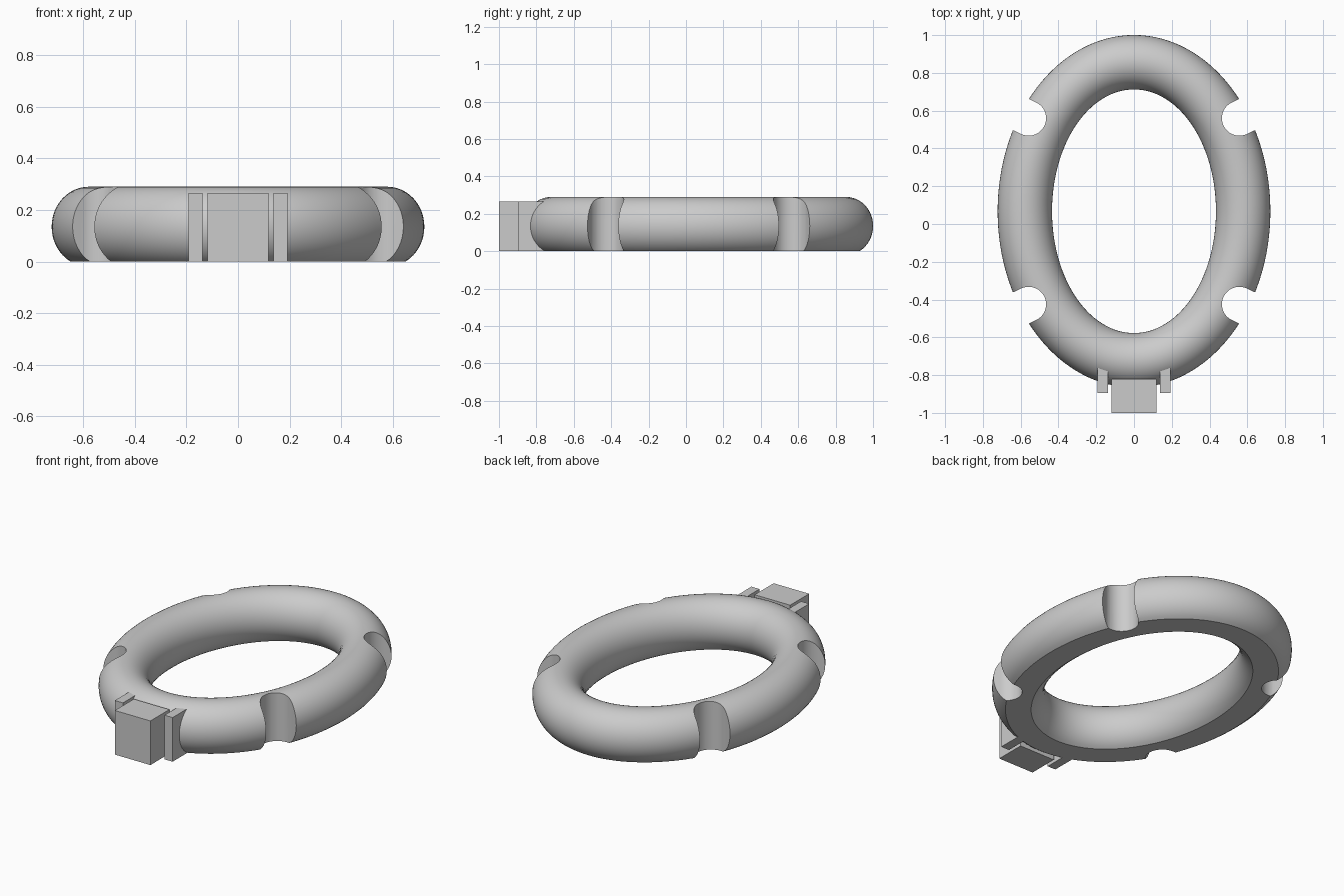
import bpy
import bmesh
from math import sin, cos, pi, asin, atan2

default = bpy.data.objects.get("Cube")
if default:
    bpy.data.objects.remove(default, do_unlink=True)

grey = bpy.data.materials.new("plain grey")
grey.use_nodes = True
colour = (0.6, 0.6, 0.6, 1)
grey.diffuse_color = colour
grey.node_tree.nodes["Principled BSDF"].inputs["Base Color"].default_value = colour

CENTRE_Y = 0.0675


def make_object(name, bm):
    bmesh.ops.recalc_face_normals(bm, faces=bm.faces)
    mesh = bpy.data.meshes.new(name)
    bm.to_mesh(mesh)
    bm.free()
    mesh.materials.append(grey)
    obj = bpy.data.objects.new(name, mesh)
    bpy.context.collection.objects.link(obj)
    return obj


def box(name, low, high):
    bm = bmesh.new()
    bmesh.ops.create_cube(bm, size=1)
    for v in bm.verts:
        v.co = [(a + b) / 2 + c * (b - a) for a, b, c in zip(low, high, v.co)]
    return make_object(name, bm)


def oval_ring(name):
    # Rounded section cut flat at the ground, swept round an oval
    around, steps = 128, 40
    half_w, half_h, mid_z = 0.144, 0.155, 0.135
    start = -asin(mid_z / half_h)
    sweep = pi - 2 * start
    bm = bmesh.new()
    loops = []
    for i in range(around):
        t = 2 * pi * i / around
        loop = []
        for j in range(steps + 1):
            p = start + sweep * j / steps
            w = half_w * cos(p)
            loop.append(bm.verts.new(((0.578 + w) * cos(t),
                                      CENTRE_Y + (0.789 + w) * sin(t),
                                      mid_z + half_h * sin(p))))
        loops.append(loop)
    for i, loop in enumerate(loops):
        following = loops[(i + 1) % around]
        for j in range(steps + 1):
            k = (j + 1) % (steps + 1)
            bm.faces.new((loop[j], following[j], following[k], loop[k]))
    return make_object(name, bm)


def slot_cutter(name, sx, sy):
    # Upright round-ended slot, open towards the outside of the ring
    radius, length, steps = 0.0925, 0.4, 24
    angle = atan2(0.43, 0.9)
    cx, cy = 0.558, 0.4925
    outline = []
    for j in range(steps + 1):
        a = angle + pi / 2 + pi * j / steps
        outline.append((cx + radius * cos(a), cy + radius * sin(a)))
    for x, y in (outline[-1], outline[0]):
        outline.append((x + length * cos(angle), y + length * sin(angle)))
    bm = bmesh.new()
    face = bm.faces.new([bm.verts.new((sx * x, CENTRE_Y + sy * y, -0.1))
                         for x, y in outline])
    grown = bmesh.ops.extrude_face_region(bm, geom=[face])["geom"]
    bmesh.ops.translate(bm, vec=(0, 0, 0.6),
                        verts=[g for g in grown if isinstance(g, bmesh.types.BMVert)])
    obj = make_object(name, bm)
    obj.hide_render = True
    return obj


# Ring with four notches
ring = oval_ring("oval_ring")
bpy.ops.object.select_all(action="DESELECT")
ring.select_set(True)
bpy.context.view_layer.objects.active = ring
for sx in (-1, 1):
    for sy in (-1, 1):
        cutter = slot_cutter("notch_cutter", sx, sy)
        cut = ring.modifiers.new("notch", "BOOLEAN")
        cut.object = cutter
        cut.solver = "EXACT"
        bpy.ops.object.modifier_apply(modifier=cut.name)
        bpy.data.objects.remove(cutter, do_unlink=True)
bpy.ops.object.shade_smooth_by_angle(angle=0.6)

# Front block and the two upright plates beside it
box("front_block", (-0.118, -1, 0), (0.118, -0.82, 0.265))
box("left_plate", (0.138, -0.895, 0), (0.192, -0.74, 0.265))
box("right_plate", (-0.192, -0.895, 0), (-0.138, -0.74, 0.265))
